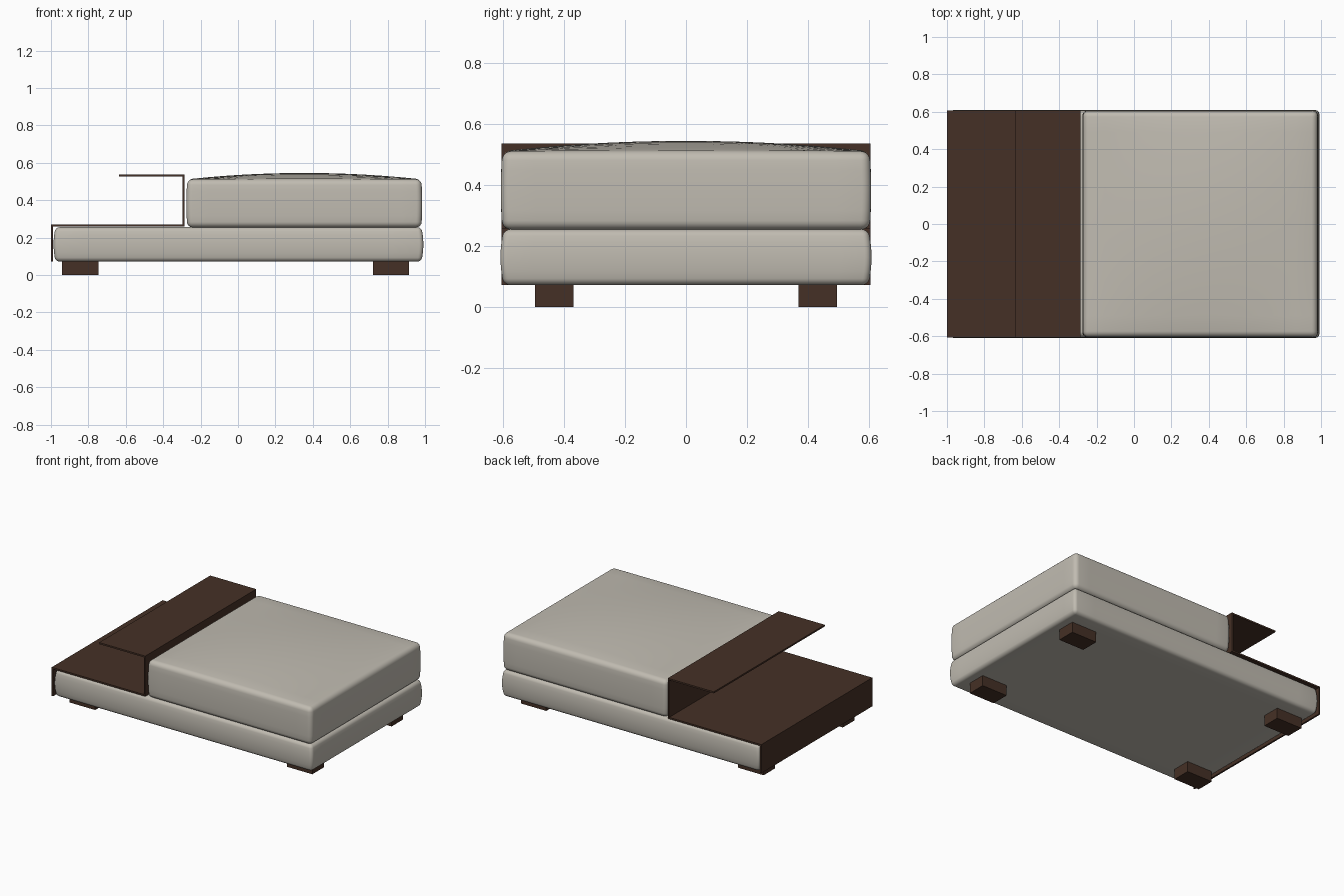
import bpy, bmesh
from mathutils import Vector

if "Cube" in bpy.data.objects:
    bpy.data.objects.remove(bpy.data.objects["Cube"])


def material(name, rgb):
    m = bpy.data.materials.new(name)
    m.diffuse_color = (*rgb, 1)
    m.use_nodes = True
    m.node_tree.nodes["Principled BSDF"].inputs["Base Color"].default_value = m.diffuse_color
    return m


FABRIC = material("warm grey fabric", (0.53, 0.50, 0.44))
WOOD = material("dark walnut", (0.060, 0.030, 0.019))


def finish(bm, name, mat):
    bmesh.ops.recalc_face_normals(bm, faces=bm.faces)
    me = bpy.data.meshes.new(name)
    bm.to_mesh(me)
    bm.free()
    me.materials.append(mat)
    ob = bpy.data.objects.new(name, me)
    bpy.context.collection.objects.link(ob)
    return ob


def box(lo, hi):
    bm = bmesh.new()
    bmesh.ops.create_cube(bm, size=1)
    lo, hi = Vector(lo), Vector(hi)
    for v in bm.verts:
        v.co = (lo + hi) / 2 + v.co * (hi - lo)
    return bm


def cushion(name, lo, hi, radius, bulge, crown):
    """Rounded box, sides puffed out by bulge, top domed by crown."""
    bm = box(lo, hi)
    bmesh.ops.bevel(bm, geom=bm.edges[:], offset=radius, segments=5,
                    profile=0.5, affect='EDGES')
    lo, hi = Vector(lo), Vector(hi)
    mid, half = (lo + hi) / 2, (hi - lo) / 2
    # extra loops so the flat sides can curve
    for axis, count in ((0, 14), (1, 14), (2, 6)):
        normal = Vector((0, 0, 0))
        normal[axis] = 1
        a, b = lo[axis] + radius, hi[axis] - radius
        for i in range(1, count):
            co = mid.copy()
            co[axis] = a + (b - a) * i / count
            bmesh.ops.bisect_plane(bm, geom=bm.verts[:] + bm.edges[:] + bm.faces[:],
                                   plane_co=co, plane_no=normal)
    for v in bm.verts:
        u, s, w = ((v.co[i] - mid[i]) / half[i] for i in range(3))
        puff = bulge * (1 - w * w)
        v.co.x += u * puff
        v.co.y += s * puff
        v.co.z += crown * (1 - u * u) * (1 - s * s) * max(0, w)
    ob = finish(bm, name, FABRIC)
    bpy.context.view_layer.objects.active = ob
    ob.select_set(True)
    bpy.ops.object.shade_smooth_by_angle(angle=0.7)
    ob.select_set(False)


# Upholstered base and seat cushion
cushion("base", (-0.975, -0.598, 0.072), (0.98, 0.598, 0.256), 0.022, 0.011, 0)
cushion("seat_cushion", (-0.271, -0.603, 0.254), (0.98, 0.603, 0.512), 0.03, 0.005, 0.034)

# Folded wooden shelf: end panel, lower top, riser, upper top
T = 0.011
outline = [(-1, 0.072), (-1, 0.27), (-0.285 - T, 0.27), (-0.285 - T, 0.538 - T),
           (-0.637, 0.538 - T), (-0.637, 0.538), (-0.285, 0.538),
           (-0.285, 0.27 - T), (-1 + T, 0.27 - T), (-1 + T, 0.072)]
bm = bmesh.new()
face = bm.faces.new([bm.verts.new((x, -0.606, z)) for x, z in outline])
ext = bmesh.ops.extrude_face_region(bm, geom=[face])
for v in ext["geom"]:
    if isinstance(v, bmesh.types.BMVert):
        v.co.y = 0.606
finish(bm, "folded_shelf", WOOD)

# Four block feet
for side, x0, x1 in (("left", -0.94, -0.745), ("right", 0.722, 0.915)):
    for end, y0, y1 in (("front", -0.495, -0.37), ("back", 0.37, 0.495)):
        finish(box((x0, y0, 0), (x1, y1, 0.08)), f"{end}_{side}_foot", WOOD)
